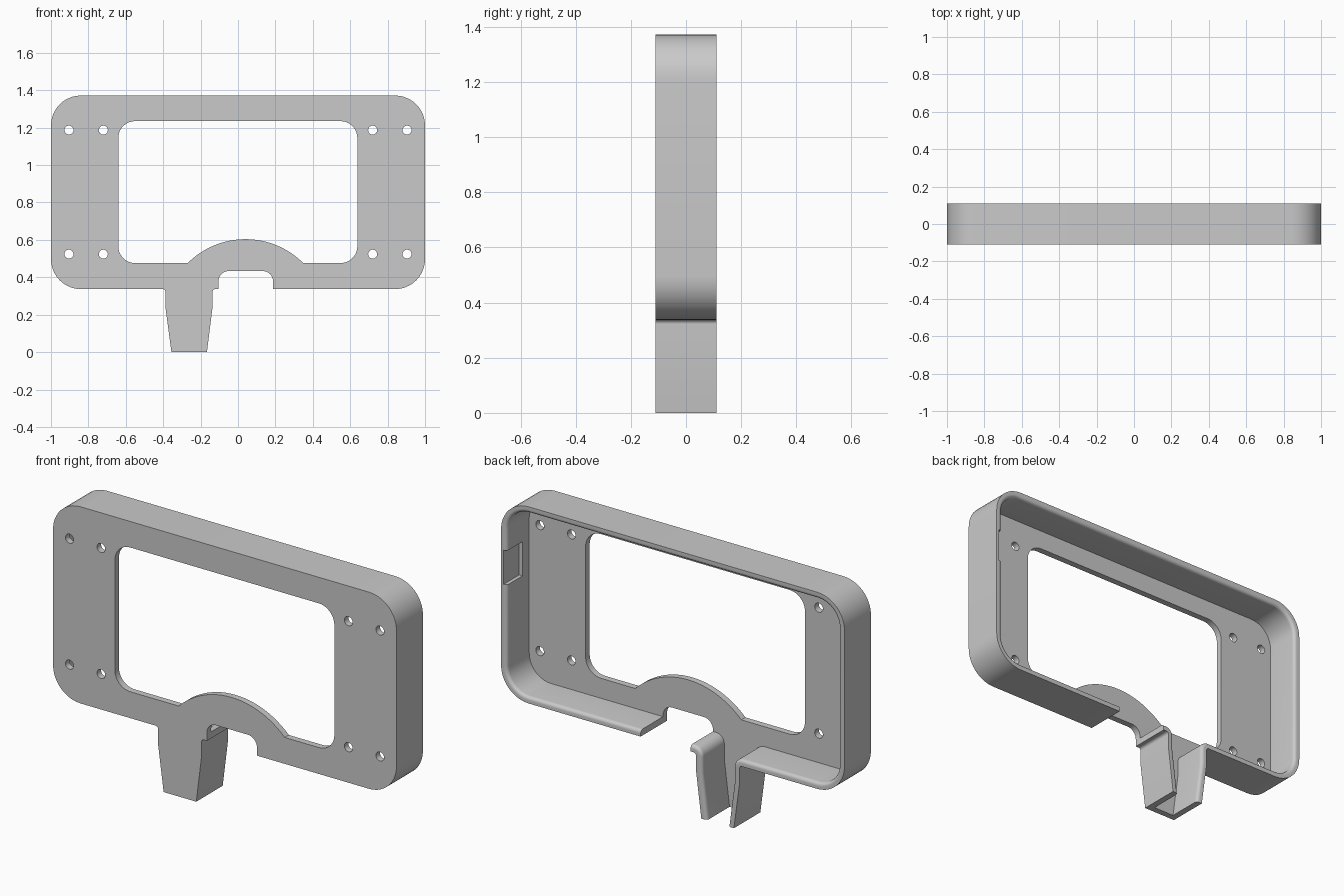
import bpy, bmesh, math
from mathutils import Vector

cube = bpy.data.objects.get("Cube")
if cube:
    bpy.data.objects.remove(cube)

FRONT, BACK = -0.11, 0.11
WALL = 0.034          # skirt and plate thickness
RIM = 0.018           # rounding of the inner rim


def rounded(corners, inset=0.0, steps=10):
    """Counter-clockwise (x, z, radius) corners -> inset outline with arcs."""
    pts = [Vector(c[:2]) for c in corners]
    n = len(pts)
    moved, radii = [], []
    for i, p in enumerate(pts):
        d1 = (p - pts[i - 1]).normalized()
        d2 = (pts[(i + 1) % n] - p).normalized()
        n1, n2 = Vector((-d1.y, d1.x)), Vector((-d2.y, d2.x))
        moved.append(p + (n1 + n2) * inset / (1 + n1.dot(n2)))
        r = corners[i][2]
        convex = d1.x * d2.y - d1.y * d2.x > 0
        radii.append((r - inset if convex else r + inset) if r else 0)
    out = []
    for i, p in enumerate(moved):
        r = radii[i]
        if r <= 0:
            out.append(p)
            continue
        u = (moved[i - 1] - p).normalized()
        v = (moved[(i + 1) % n] - p).normalized()
        half = u.angle(v) / 2
        centre = p + (u + v).normalized() * r / math.sin(half)
        start = (p + u * r / math.tan(half) - centre).normalized()
        end = (p + v * r / math.tan(half) - centre).normalized()
        out += [centre + start.slerp(end, k / steps).normalized() * r
                for k in range(steps + 1)]
    return out


def loft(name, sections):
    """Solid through (y, outline) sections with equal point counts."""
    bm = bmesh.new()
    rings = [[bm.verts.new((p.x, y, p.y)) for p in pts] for y, pts in sections]
    for a, b in zip(rings, rings[1:]):
        for i in range(len(a)):
            j = (i + 1) % len(a)
            bm.faces.new((a[i], a[j], b[j], b[i]))
    bm.faces.new(rings[0][::-1])
    bm.faces.new(rings[-1])
    bmesh.ops.recalc_face_normals(bm, faces=bm.faces)
    mesh = bpy.data.meshes.new(name)
    bm.to_mesh(mesh)
    bm.free()
    obj = bpy.data.objects.new(name, mesh)
    bpy.context.collection.objects.link(obj)
    return obj


def prism(name, pts, y0=FRONT - 0.05, y1=BACK + 0.05):
    return loft(name, [(y0, pts), (y1, pts)])


def body_corners(foot):
    """Rounded frame with a tapered leg reaching down to height foot."""
    taper = (0.24 - foot) / 0.24
    return [(-1, 0.337, 0.16), (-0.388, 0.337, 0.015), (-0.388, 0.24, 0),
            (-0.388 + 0.032 * taper, foot, 0), (-0.136 - 0.03 * taper, foot, 0),
            (-0.136, 0.24, 0), (-0.136, 0.337, 0.015), (1, 0.337, 0.16),
            (1, 1.372, 0.16), (-1, 1.372, 0.16)]


# Solid frame and leg
frame = prism("mounting_frame", rounded(body_corners(0)), FRONT, BACK)
cutters = []

# Hollow back, open under the leg, with a rounded inner rim
inner = body_corners(-0.1)
sections = [(FRONT + WALL, rounded(inner, WALL))]
for k in range(7):
    t = math.radians(15 * k)
    inset = WALL - RIM + RIM * math.cos(t)
    sections.append((BACK - RIM + RIM * math.sin(t), rounded(inner, inset)))
sections.append((BACK + 0.03, sections[-1][1]))
cutters.append(loft("hollow_cutter", sections))

# Display opening with the arched lower edge
arch = []
for k in range(25):
    a = math.radians(135 - 90 * k / 24)
    arch.append((0.04 + 0.437 * math.cos(a), 0.167 + 0.437 * math.sin(a), 0))
opening = [(-0.64, 0.476, 0.09)] + arch + [
    (0.638, 0.476, 0.09), (0.638, 1.235, 0.09), (-0.64, 1.235, 0.09)]
cutters.append(prism("opening_cutter", rounded(opening)))

# Notch in the bottom edge
notch = [(-0.104, 0.2, 0), (0.187, 0.2, 0), (0.187, 0.433, 0.053), (-0.104, 0.433, 0.053)]
cutters.append(prism("notch_cutter", rounded(notch)))

# Screw holes
for x in (-0.904, -0.72, 0.72, 0.904):
    for z in (0.524, 1.187):
        circle = [Vector((x + 0.024 * math.cos(k * math.pi / 12),
                          z + 0.024 * math.sin(k * math.pi / 12))) for k in range(24)]
        cutters.append(prism("hole_cutter", circle))

# Shallow pocket inside the left wall
pocket = [(0.93, 0.925, 0), (0.985, 0.925, 0), (0.985, 1.105, 0), (0.93, 1.105, 0)]
cutters.append(prism("pocket_cutter", rounded(pocket), -0.02))

# Cut everything and drop the cutters
bpy.context.view_layer.objects.active = frame
for cutter in cutters:
    cutter.hide_render = True
    mod = frame.modifiers.new("cut", "BOOLEAN")
    mod.operation = "DIFFERENCE"
    mod.solver = "EXACT"
    mod.object = cutter
    bpy.ops.object.modifier_apply(modifier=mod.name)
    bpy.data.objects.remove(cutter)

# Material and shading
grey = bpy.data.materials.new("light_grey")
grey.use_nodes = True
colour = (0.59, 0.59, 0.59, 1)
grey.diffuse_color = colour
grey.node_tree.nodes["Principled BSDF"].inputs["Base Color"].default_value = colour
frame.data.materials.clear()
frame.data.materials.append(grey)
bpy.ops.object.select_all(action="DESELECT")
frame.select_set(True)
bpy.ops.object.shade_smooth_by_angle(angle=math.radians(30))
